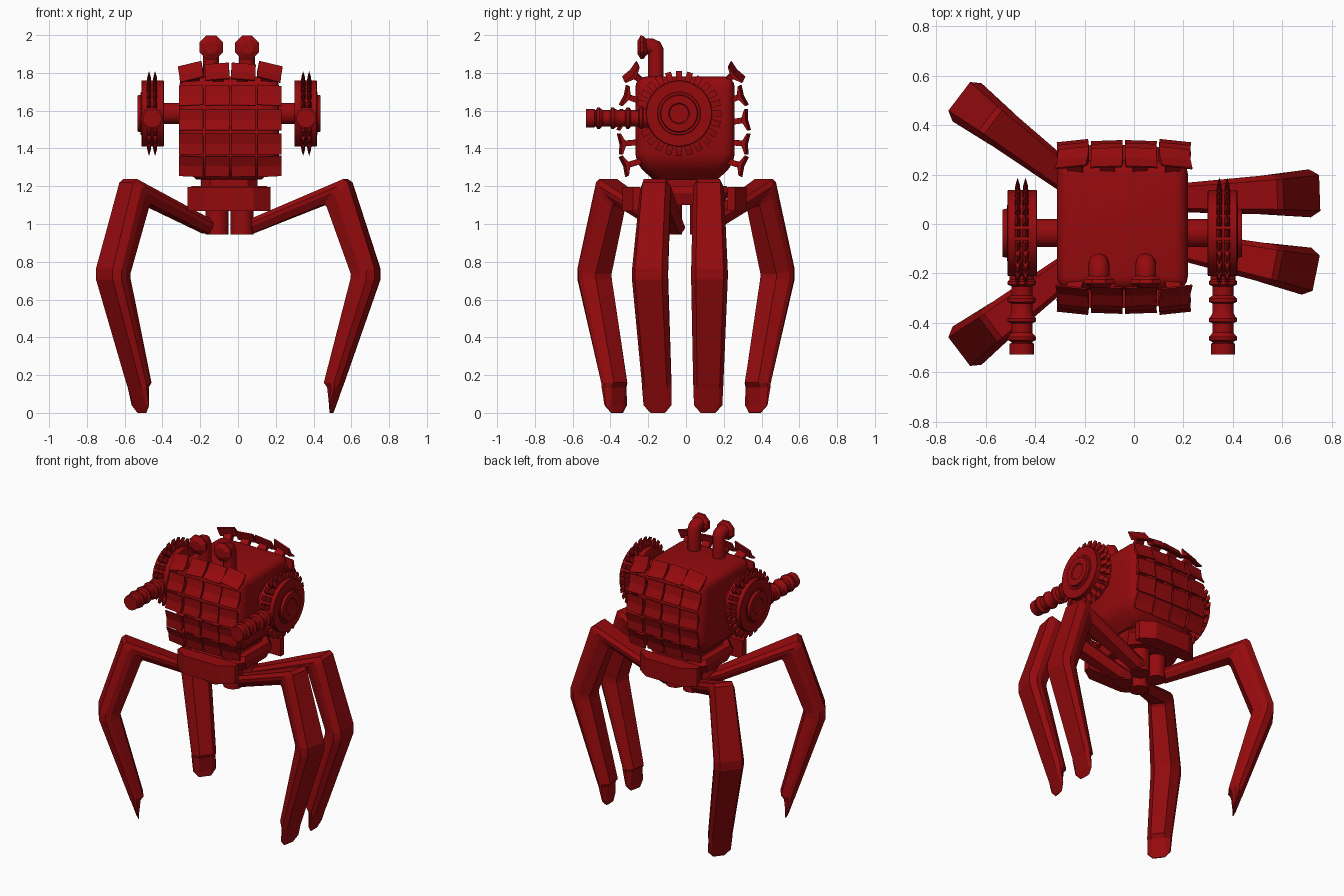
import bpy, bmesh, math
from mathutils import Matrix, Vector

if "Cube" in bpy.data.objects:
    bpy.data.objects.remove(bpy.data.objects["Cube"])

red = bpy.data.materials.new("deep_red")
red.use_nodes = True
COLOUR = (0.3, 0.003, 0.004, 1)
red.diffuse_color = COLOUR
red.node_tree.nodes["Principled BSDF"].inputs["Base Color"].default_value = COLOUR

CX = -0.047  # middle of the body


def finish(name, bm, smooth=None):
    bmesh.ops.recalc_face_normals(bm, faces=bm.faces)
    mesh = bpy.data.meshes.new(name)
    bm.to_mesh(mesh)
    bm.free()
    mesh.materials.append(red)
    obj = bpy.data.objects.new(name, mesh)
    bpy.context.collection.objects.link(obj)
    if smooth:
        bpy.ops.object.select_all(action="DESELECT")
        obj.select_set(True)
        bpy.context.view_layer.objects.active = obj
        bpy.ops.object.shade_smooth_by_angle(angle=math.radians(smooth))
    return obj


def loft(bm, rings):
    """Skin a list of equal point rings and cap both ends."""
    loops = [[bm.verts.new(p) for p in ring] for ring in rings]
    n = len(loops[0])
    for a, b in zip(loops, loops[1:]):
        for i in range(n):
            j = (i + 1) % n
            bm.faces.new((a[i], a[j], b[j], b[i]))
    bm.faces.new(loops[0])
    bm.faces.new(loops[-1])


def lathe(bm, profile, origin, axis, sides=24):
    """Solid of revolution from (distance, radius) pairs along an axis."""
    turn = Vector((0, 0, 1)).rotation_difference(Vector(axis)).to_matrix()
    rings = []
    for d, r in profile:
        angles = [math.tau * (i + 0.5) / sides for i in range(sides)]
        rings.append([Vector(origin) + turn @ Vector((r * math.cos(a), r * math.sin(a), d))
                      for a in angles])
    loft(bm, rings)


def box(bm, matrix, size):
    bmesh.ops.create_cube(bm, size=1, matrix=matrix @ Matrix.Diagonal((*size, 1)))


def rect(z, hx, hy, cut):
    """Rectangle with cut corners at height z."""
    pts = [(hx - cut, -hy), (hx, cut - hy), (hx, hy - cut), (hx - cut, hy),
           (cut - hx, hy), (-hx, hy - cut), (-hx, cut - hy), (cut - hx, -hy)]
    return [(CX + x, y - 0.005, z) for x, y in pts]


# Body: rounded box tapering in at the base
bm = bmesh.new()
box(bm, Matrix.Translation((CX, -0.005, 1.51)), (0.53, 0.525, 0.54))
for v in bm.verts:
    if v.co.z < 1.5:
        v.co.z = 1.32
bottom = [f for f in bm.faces if f.normal.z < -0.9]
low = bmesh.ops.extrude_face_region(bm, geom=bottom)["geom"]
for v in (g for g in low if isinstance(g, bmesh.types.BMVert)):
    v.co = (CX + (v.co.x - CX) * 0.65, v.co.y * 0.65, 1.235)
bmesh.ops.delete(bm, geom=bottom, context="FACES_ONLY")
edges = [e for e in bm.edges if max(v.co.z for v in e.verts) > 1.31]
bmesh.ops.bevel(bm, geom=edges, offset=0.055, segments=4, profile=0.5, affect="EDGES")
finish("body", bm, 35)

# Neck and hub under the body
bm = bmesh.new()
loft(bm, [rect(1.17, 0.15, 0.17, 0.05), rect(1.26, 0.15, 0.17, 0.05)])
loft(bm, [rect(1.1, 0.19, 0.2, 0.09), rect(1.165, 0.21, 0.24, 0.09),
          rect(1.2, 0.2, 0.22, 0.09)])
finish("hub", bm)

# Guard blocks at the front and back of the hub
for side, name in ((-1, "front_guard"), (1, "back_guard")):
    bm = bmesh.new()
    plan = [(-0.22, 0.23), (-0.22, 0.27), (-0.13, 0.33), (0.13, 0.33),
            (0.22, 0.27), (0.22, 0.23)]
    loft(bm, [[(CX + x, side * y - 0.01, z) for x, y in plan] for z in (1.07, 1.195)])
    finish(name, bm)

# Armour tiles on stalks: (height, reach, tilt, roll per column) per row
ROWS = [(1.795, 0.268, 42, 9), (1.675, 0.3, 20, 2), (1.55, 0.322, 8, 0),
        (1.425, 0.322, -6, 0), (1.31, 0.302, -18, -2)]
for side, name in ((-1, "front_armour"), (1, "back_armour")):
    bm = bmesh.new()
    for z, reach, tilt, roll in ROWS:
        for col in (-1.5, -0.5, 0.5, 1.5):
            place = (Matrix.Translation((CX + 0.006 + col * 0.137, side * reach - 0.012, z))
                     @ Matrix.Rotation(math.radians(roll * col), 4, "Y")
                     @ Matrix.Rotation(math.radians(-4 * col) * side, 4, "Z")
                     @ Matrix.Rotation(math.radians(tilt) * side, 4, "X"))
            # stalk
            box(bm, place @ Matrix.Translation((0, -side * 0.04, 0)), (0.06, 0.08, 0.03))
            # tile, bent outwards at its top and bottom edges
            h = 0.056
            prof = [(-h, 0.012), (-h, 0.02), (0, 0.012), (h, 0.02), (h, 0.012), (0, -0.014)]
            loft(bm, [[place @ Vector((x, side * y, t)) for t, y in prof]
                      for x in (-0.064, 0.064)])
    finish(name, bm)

# Toothed side wheels with a barrel each
for side, label in ((1, "left"), (-1, "right")):
    hub = Vector((CX, -0.037, 1.585))
    bm = bmesh.new()
    lathe(bm, [(0.25, 0.058), (0.36, 0.058)], hub, (side, 0, 0), 16)
    finish(label + "_axle", bm, 35)
    bm = bmesh.new()
    lathe(bm, [(0.345, 0.17), (0.347, 0.175), (0.462, 0.175), (0.465, 0.172), (0.465, 0.115),
               (0.468, 0.112), (0.468, 0.1), (0.485, 0.096), (0.485, 0.055),
               (0.478, 0.05)], hub, (side, 0, 0), 32)
    finish(label + "_wheel", bm, 35)
    bm = bmesh.new()
    for row in (0.392, 0.424):
        for i in range(24):
            spin = Matrix.Translation(hub) @ Matrix.Rotation(math.tau * i / 24, 4, "X")
            blade = [(-0.013, 0.16), (0.013, 0.16), (0.009, 0.195), (0.0, 0.225), (-0.009, 0.195)]
            loft(bm, [[spin @ Vector((side * (row + x), w, r)) for x, r in blade]
                      for w in (-0.016, 0.016)])
    finish(label + "_teeth", bm)
    bm = bmesh.new()
    profile = [(0.1, 0.052), (0.22, 0.052)]
    for ring in (0.225, 0.295, 0.375, 0.45):
        profile += [(ring, 0.052), (ring + 0.007, 0.059), (ring + 0.02, 0.059),
                    (ring + 0.027, 0.044), (ring + 0.065, 0.044)]
    profile[-1] = (0.482, 0.044)
    profile += [(0.484, 0.051), (0.529, 0.051)]
    lathe(bm, profile, (CX + side * 0.407, 0, 1.56), (0, -1, 0), 12)
    finish(label + "_barrel", bm, 35)

# Bent periscopes on the roof
for side, label in ((1, "left"), (-1, "right")):
    x = CX + side * 0.095
    bm = bmesh.new()
    rings = []
    for y, z, pitch in ((-0.16, 1.75, 0), (-0.16, 1.92, 10), (-0.166, 1.934, 45),
                        (-0.18, 1.94, 80), (-0.225, 1.94, 90)):
        lean = Matrix.Translation((x, y, z)) @ Matrix.Rotation(math.radians(pitch), 4, "X")
        rings.append([lean @ Vector((0.042 * math.cos(a), 0.042 * math.sin(a), 0))
                      for a in (math.tau * i / 12 for i in range(12))])
    loft(bm, rings)
    finish(label + "_periscope", bm, 40)
    bm = bmesh.new()
    lathe(bm, [(0.205, 0.04), (0.225, 0.065), (0.24, 0.068), (0.258, 0.035)],
          (x, 0, 1.935), (0, -1, 0), 8)
    finish(label + "_periscope_head", bm)

# Legs: (outer distance, outer z, inner distance, inner z, half width) from hip to toe
STATIONS = [(-0.02, 1.0, -0.02, 0.95, 0.045), (0.06, 1.03, 0.06, 0.95, 0.052),
            (0.56, 1.238, 0.455, 1.105, 0.08), (0.585, 1.22, 0.468, 1.09, 0.082),
            (0.732, 0.765, 0.6, 0.735, 0.097), (0.732, 0.705, 0.598, 0.71, 0.097),
            (0.54, 0.155, 0.452, 0.16, 0.08), (0.532, 0.135, 0.47, 0.135, 0.079),
            (0.499, 0.04, 0.48, 0.04, 0.075), (0.484, 0.0, 0.479, 0.002, 0.04)]
LEGS = {"front_left_leg": (0.02, -0.053, -11.5), "back_left_leg": (0.02, 0.1, 2),
        "front_right_leg": (-0.125, -0.073, 217.3), "back_right_leg": (-0.125, 0.073, 142.7)}
for name, (x, y, heading) in LEGS.items():
    place = Matrix.Translation((x, y, 0)) @ Matrix.Rotation(math.radians(heading), 4, "Z")
    bm = bmesh.new()
    rings = []
    for ro, zo, ri, zi, w in STATIONS:
        out, inn = Vector((ro, 0, zo)), Vector((ri, 0, zi))
        section = [(0, 0.75), (0.3, 1), (0.55, 0.95), (1, 0.55)]
        section += [(t, -k) for t, k in reversed(section)]
        rings.append([place @ (out.lerp(inn, t) + Vector((0, k * w, 0))) for t, k in section])
    loft(bm, rings)
    finish(name, bm)
    # hip peg under the hub
    bm = bmesh.new()
    peg = (0.02 if x > 0 else -0.11, math.copysign(0.083, y), 0)
    lathe(bm, [(0.945, 0.062), (1.12, 0.062)], peg, (0, 0, 1), 16)
    finish(name.replace("leg", "hip_peg"), bm, 35)
